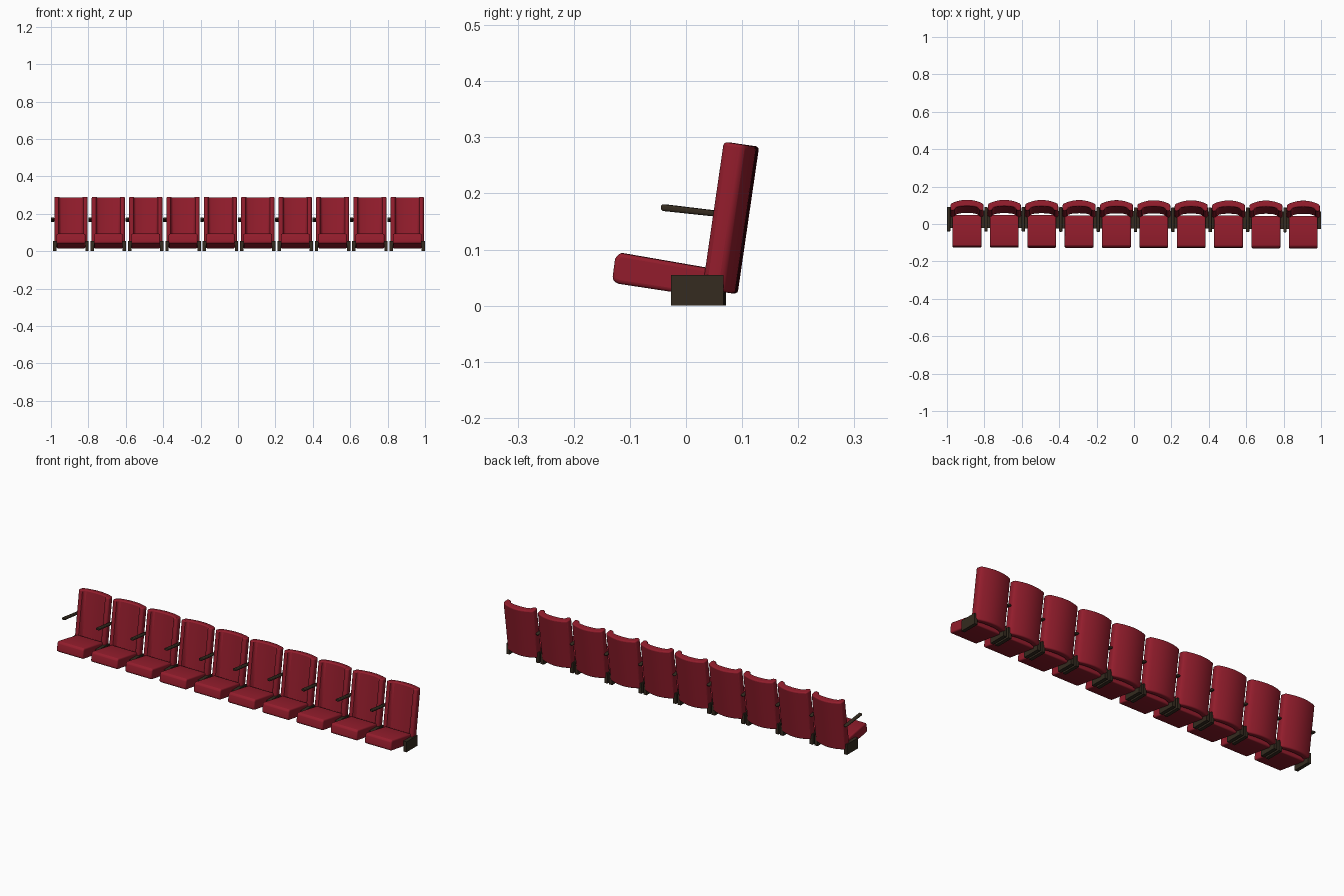
import bpy, bmesh, math
from mathutils import Matrix

if "Cube" in bpy.data.objects:
    bpy.data.objects.remove(bpy.data.objects["Cube"])

def material(name, color):
    m = bpy.data.materials.new(name)
    m.diffuse_color = color
    m.use_nodes = True
    m.node_tree.nodes["Principled BSDF"].inputs["Base Color"].default_value = m.diffuse_color
    return m

RED = material("red_fabric", (0.29, 0.012, 0.025, 1))
DARK = material("dark_metal", (0.035, 0.024, 0.014, 1))

def prism(name, pts, length, mat, matrix, bevel):
    """Extrude a closed 2D profile along local z, place it, round its edges."""
    bm = bmesh.new()
    base = bm.faces.new([bm.verts.new((a, b, 0)) for a, b in pts])
    new = bmesh.ops.extrude_face_region(bm, geom=[base])["geom"]
    bmesh.ops.translate(bm, vec=(0, 0, length),
                        verts=[v for v in new if isinstance(v, bmesh.types.BMVert)])
    bmesh.ops.transform(bm, matrix=matrix, verts=bm.verts)
    bmesh.ops.recalc_face_normals(bm, faces=bm.faces)
    me = bpy.data.meshes.new(name)
    bm.to_mesh(me)
    bm.free()
    me.materials.append(mat)
    ob = bpy.data.objects.new(name, me)
    bpy.context.collection.objects.link(ob)
    if bevel:
        mod = ob.modifiers.new("rounding", "BEVEL")
        mod.width, mod.segments = bevel, 3
        mod.limit_method, mod.angle_limit = "ANGLE", math.radians(40)
    bpy.ops.object.select_all(action="DESELECT")
    ob.select_set(True)
    bpy.context.view_layer.objects.active = ob
    bpy.ops.object.shade_smooth_by_angle(angle=math.radians(35))
    return ob

def side_profile(x0):
    """Maps profile (y, z) to the side plane, extruding along +x from x0."""
    return Matrix(((0, 0, 1, x0), (1, 0, 0, 0), (0, 1, 0, 0), (0, 0, 0, 1)))

# backrest: curved shell in plan, leaning backwards
arc = [(0.082 * k / 6, -0.019 * (k / 6) ** 2) for k in range(7)]
half = arc + [(0.088, -0.025), (0.089, -0.050), (0.085, -0.057), (0.078, -0.059),
              (0.066, -0.055), (0.058, -0.042), (0.035, -0.036), (0, -0.034)]
plan = half + [(-x, y) for x, y in half[-2:0:-1]]
lean = Matrix.Translation((0, 0.09, 0.021)) @ Matrix.Rotation(math.radians(-8.3), 4, "X")
cushion = [(-0.113, 0.0935), (0.046, 0.066), (0.046, 0.014), (-0.118, 0.039),
           (-0.129, 0.045), (-0.124, 0.083), (-0.120, 0.091)]
bracket = [(-0.024, 0), (0.069, 0), (0.069, 0.055), (-0.024, 0.055)]
arm = [(-0.042, 0.169), (0.09, 0.155), (0.09, 0.165), (-0.042, 0.181)]

master = [
    prism("backrest", plan, 0.265, RED, lean, 0.006),
    prism("seat_cushion", cushion, 0.154, RED, side_profile(-0.077), 0.007),
    prism("left_bracket", bracket, 0.018, DARK, side_profile(-0.095), 0),
    prism("right_bracket", bracket, 0.018, DARK, side_profile(0.077), 0),
    prism("armrest", arm, 0.018, DARK, side_profile(-0.107), 0.004),
]

# repeat the seat along the row
for i in range(10):
    for part in master:
        ob = part if i == 0 else part.copy()
        if i:
            bpy.context.collection.objects.link(ob)
        ob.name = f"{part.name.split('.')[0].rstrip('_0123456789')}_{i + 1}"
        ob.location = (-0.893 + 0.1998 * i, 0.002 - 0.0005 * i, 0)
